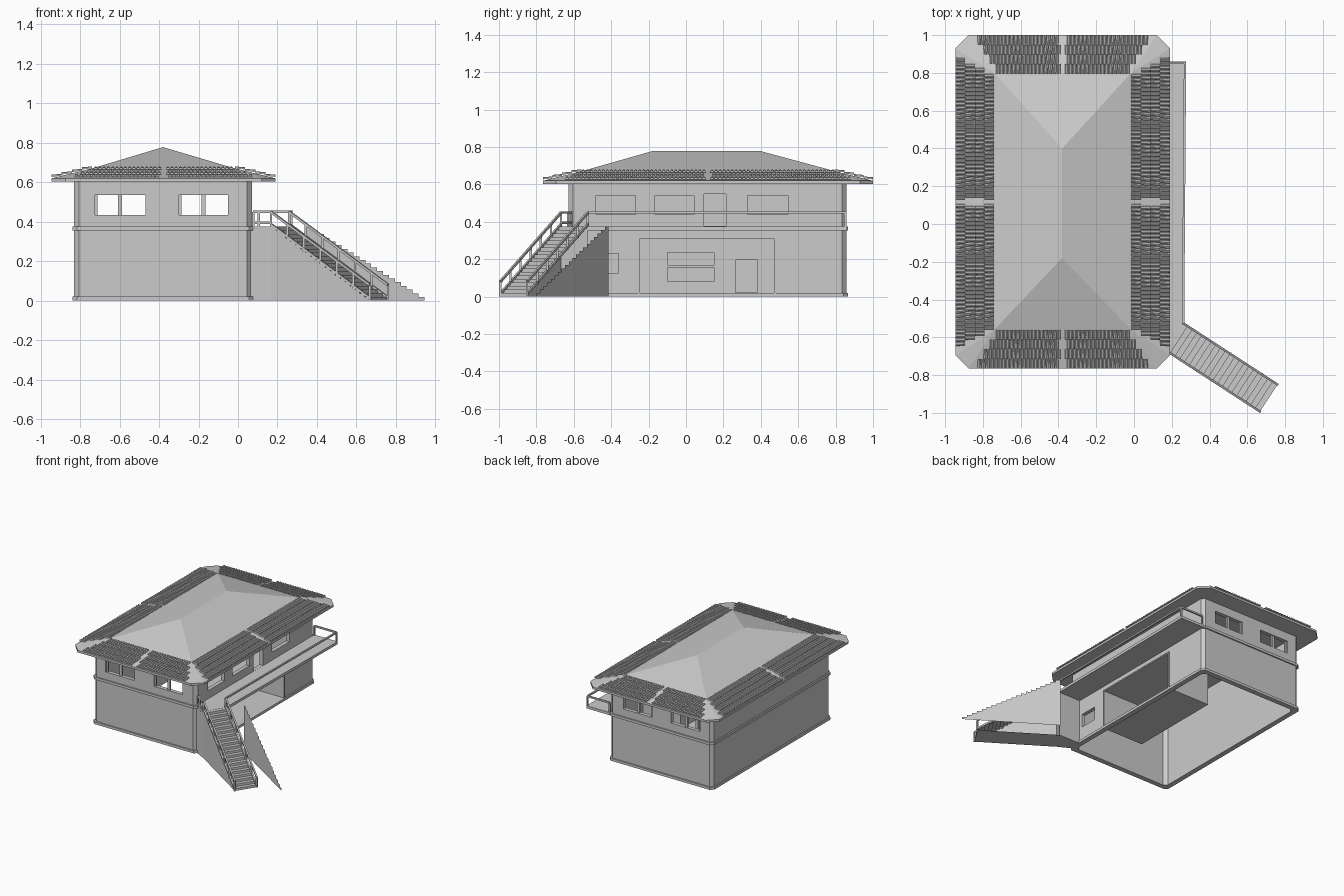
import bpy, bmesh, math
from mathutils import Vector as V

if "Cube" in bpy.data.objects:
    bpy.data.objects.remove(bpy.data.objects["Cube"])


def make(name, verts, faces):
    bm = bmesh.new()
    vs = [bm.verts.new(v) for v in verts]
    for f in faces:
        bm.faces.new([vs[i] for i in f])
    bmesh.ops.recalc_face_normals(bm, faces=bm.faces)
    me = bpy.data.meshes.new(name)
    bm.to_mesh(me)
    bm.free()
    ob = bpy.data.objects.new(name, me)
    bpy.context.collection.objects.link(ob)
    return ob


def prism(name, pts, z0, z1):
    n = len(pts)
    v = [(x, y, z) for z in (z0, z1) for x, y in pts]
    f = [range(n), range(n, 2 * n)]
    f += [(i, (i + 1) % n, n + (i + 1) % n, n + i) for i in range(n)]
    return make(name, v, f)


def ring(name, outer, inner, z0, z1):
    n = len(outer)
    v = [(x, y, z) for p, z in ((outer, z0), (outer, z1), (inner, z1), (inner, z0)) for x, y in p]
    f = [(k * n + i, k * n + (i + 1) % n, (k + 1) % 4 * n + (i + 1) % n, (k + 1) % 4 * n + i)
         for k in range(4) for i in range(n)]
    return make(name, v, f)


def chamfered(x0, x1, y0, y1, c):
    return [(x0, y0 + c), (x0 + c, y0), (x1 - c, y0), (x1, y0 + c),
            (x1, y1 - c), (x1 - c, y1), (x0 + c, y1), (x0, y1 - c)]


def footprint(d):
    return chamfered(-.83 - d, .07 + d, -.628 - d, .857 + d, .024)


CUBE = [(0, 1, 3, 2), (4, 5, 7, 6), (0, 1, 5, 4), (2, 3, 7, 6), (0, 2, 6, 4), (1, 3, 7, 5)]


def boxes(name, specs):
    v, f = [], []
    for x0, x1, y0, y1, z0, z1 in specs:
        b = len(v)
        v += [(x, y, z) for x in (x0, x1) for y in (y0, y1) for z in (z0, z1)]
        f += [[b + i for i in q] for q in CUBE]
    return make(name, v, f)


def beams(name, segs, w):
    v, f = [], []
    for p, q in segs:
        p, q = V(p), V(q)
        d = (q - p).normalized()
        s = d.cross(V((1, 0, 0) if abs(d.z) > .99 else (0, 0, 1))).normalized()
        u = s.cross(d)
        b = len(v)
        v += [c + s * i * w / 2 + u * j * w / 2 for c in (p, q) for i in (-1, 1) for j in (-1, 1)]
        f += [[b + i for i in k] for k in CUBE]
    return make(name, v, f)


def cut(ob, specs):
    cutter = boxes("cutter", specs)
    cutter.hide_render = True
    m = ob.modifiers.new("openings", 'BOOLEAN')
    m.operation, m.solver, m.object = 'DIFFERENCE', 'EXACT', cutter
    bpy.context.view_layer.objects.active = ob
    bpy.ops.object.modifier_apply(modifier=m.name)
    bpy.data.objects.remove(cutter)


# Hollow walls with windows, doors and the shop recess opening
end_windows = [(-.725, -.47), (-.30, -.05)]
side_windows = [(-.48, -.27), (-.166, .043), (.33, .545)]
walls = ring("walls", footprint(0), footprint(-.03), 0, .608)
cut(walls, [(a, b, -.8, 1.1, .435, .535) for a, b in end_windows]
    + [(0, .2, a, b, .44, .54) for a, b in side_windows]
    + [(0, .2, .096, .214, .377, .55), (0, .2, -.50, -.36, .126, .23),
       (0, .2, -.25, .475, .02, .315)])
ring("plinth", footprint(.01), footprint(-.005), 0, .02)
ring("floor_band", footprint(.01), footprint(-.005), .355, .375)

# Window bars at both ends
boxes("window_mullions", [((a + b) / 2 - .01, (a + b) / 2 + .01, y, y + .015, .435, .535)
                          for a, b in end_windows for y in (-.62, .835)])
boxes("window_side_frames", [(a, a + .014, y, y + .012, .435, .535)
                             for a, b in end_windows for y in (-.62, .835)])

# Recessed shop front
boxes("recess_shell", [(-.28, .045, -.26, .485, .01, .02), (-.28, .045, -.26, .485, .315, .325),
                       (-.28, .045, -.26, -.25, .02, .315), (-.28, .045, .475, .485, .02, .315)])
back = boxes("recess_back_wall", [(-.29, -.27, -.26, .485, .01, .325)])
cut(back, [(-.4, -.2, -.10, .15, .08, .155), (-.4, -.2, -.10, .15, .17, .237),
           (-.4, -.2, .265, .382, .021, .195)])
boxes("recess_frame", [(.065, .077, -.255, -.245, .02, .32), (.065, .077, .47, .48, .02, .32),
                       (.065, .077, -.255, .48, .31, .32)])

# Hipped roof with clipped corners
X0, X1, Y0, Y1 = -.945, .19, -.765, 1.0
eave = chamfered(X0, X1, Y0, Y1, .07)
hip = [(-.74, -.56), (-.015, -.56), (-.015, .80), (-.74, .80)]
rv = [(x, y, .603) for x, y in eave] + [(x, y, .62) for x, y in eave]
rv += [(x, y, .67) for x, y in hip] + [(-.38, -.18, .778), (-.38, .40, .778)]
rf = [range(8)] + [(i, (i + 1) % 8, 8 + (i + 1) % 8, 8 + i) for i in range(8)]
for i in range(4):
    rf.append((8 + 2 * i, 9 + 2 * i, 16 + i))
    rf.append((9 + 2 * i, 8 + (2 * i + 2) % 8, 16 + (i + 1) % 4, 16 + i))
rf += [(16, 17, 20), (17, 18, 21, 20), (18, 19, 21), (19, 16, 20, 21)]
make("roof", rv, rf)

# Barrel tiles in four courses along each eave
PITCH, ROWS, DEPTH = .0215, 4, .205


def tile_strip(name, start, along, length):
    a = V(along)
    inward = V((-a.y, a.x, 0))
    v, f = [], []
    for r in range(ROWS):
        d0, d1 = DEPTH * r / ROWS, DEPTH * (r + 1) / ROWS
        inset = .095 + (d0 + d1) / 2 * .6
        n = int((length - 2 * inset) / PITCH)
        for k in range(n):
            t = length / 2 + (k - (n - 1) / 2) * PITCH
            if abs(t - length / 2) < .012:
                continue
            b = len(v)
            for d, rad, lift in ((d0, .0105, .007), (d1, .0085, .001)):
                base = V(start) + a * t + inward * d
                z = .62 + .05 * d / DEPTH + lift
                for j in range(5):
                    g = math.pi * j / 4
                    v.append(base + a * rad * math.cos(g) + V((0, 0, z + 1.1 * rad * math.sin(g))))
            f += [(b + j, b + j + 1, b + j + 6, b + j + 5) for j in range(4)]
            f.append([b + j for j in range(5)])
    make(name, v, f)


tile_strip("front_tiles", (X0, Y0, 0), (1, 0, 0), X1 - X0)
tile_strip("right_tiles", (X1, Y0, 0), (0, 1, 0), Y1 - Y0)
tile_strip("back_tiles", (X1, Y1, 0), (-1, 0, 0), X1 - X0)
tile_strip("left_tiles", (X0, Y1, 0), (0, -1, 0), Y1 - Y0)

# Balcony slab, landing and railing
near, far = V((.167, -.668, 0)), V((.26, -.525, 0))
prism("balcony", [(.065, -.61), near.xy, far.xy, (.275, .86), (.065, .86)], .355, .376)
prism("landing_base", [(.06, -.61), near.xy, far.xy, (.06, -.525)], 0, .355)
H, R = .375, .45
corners = [(.26, -.525), (.27, .852), (.075, .852)]
segs = [((*p, R), (*q, R)) for p, q in zip(corners, corners[1:])]
segs += [((*p, H), (*p, R)) for p in corners]
e0, e1 = (.078, -.615), (.167, -.668)
segs += [((*e0, z), (*e1, z)) for z in (R, .395)]
segs += [((*p, H), (*p, R)) for p in (e0, (.105, -.631), e1)]
beams("balcony_railing", segs, .012)

# Angled stair: treads, one closed side and a detached side panel
run = V((.50, -.325, 0))
N = 20
profile = [(0, 0)]
for i in range(N):
    profile += [(i / N, H * (N - i) / N), ((i + 1) / N, H * (N - i) / N)]
profile.append((1, 0))


def side(o):
    return [o + run * s + V((0, 0, z)) for s, z in profile]


m = len(profile)
make("stair", side(near) + side(far),
     [range(m)] + [(i, (i + 1) % m, m + (i + 1) % m, m + i) for i in range(m)])
run = V((.60, -.385, 0))
make("detached_stair_panel", side(V((.345, -.415, 0))), [range(m)])

# Stair railings on both edges
run = V((.50, -.325, 0))
segs = []
for o in (near, far):
    segs.append((o + V((0, 0, R)), o + run + V((0, 0, .08))))
    segs.append((o + V((0, 0, H + .012)), o + run + V((0, 0, .015))))
    for k in range(7):
        p = o + run * k / 6 + V((0, 0, H * (1 - k / 6)))
        segs.append((p, p + V((0, 0, .078))))
beams("stair_railings", segs, .012)
